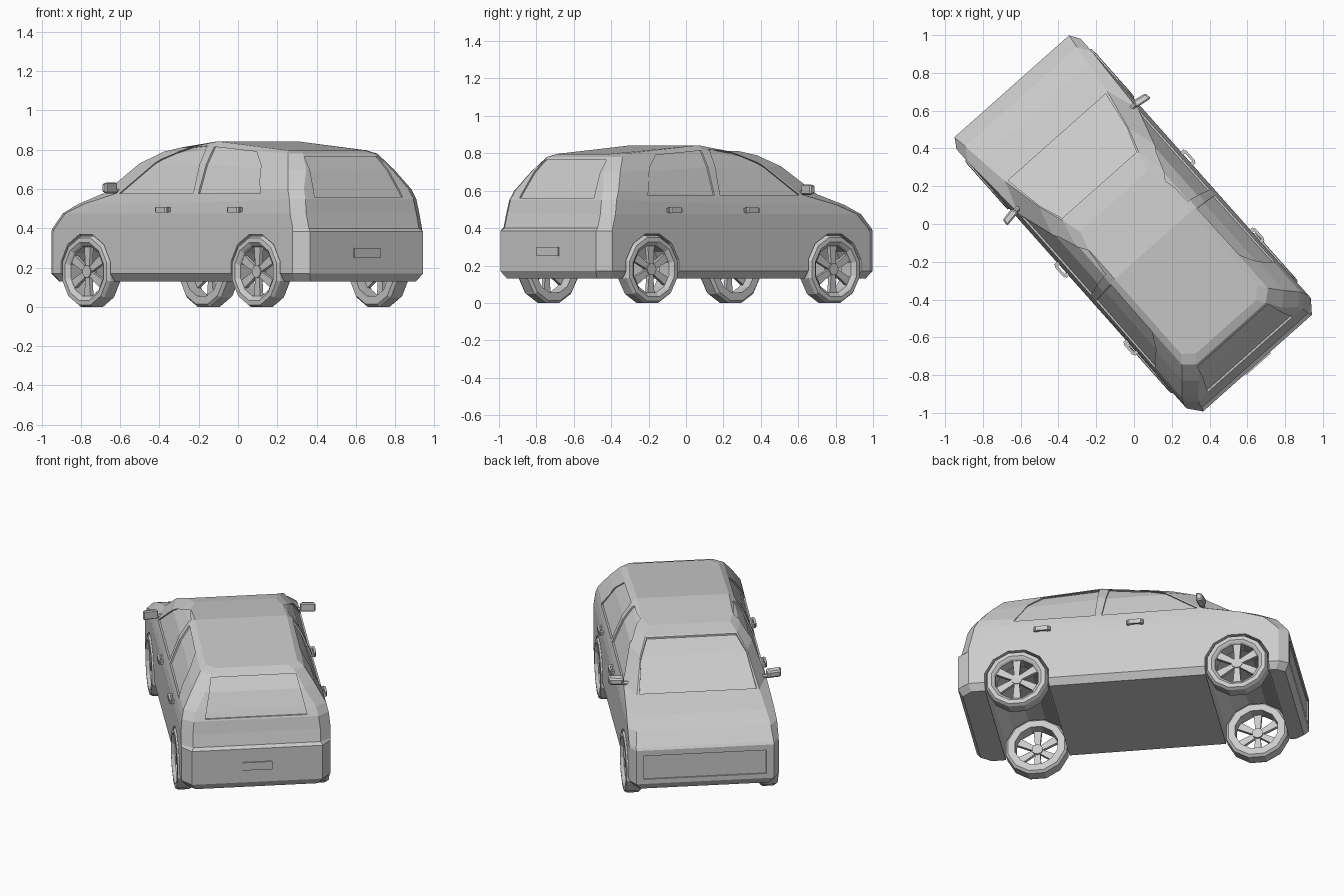
import bpy, bmesh, math
from mathutils import Matrix, Vector

if "Cube" in bpy.data.objects:
    bpy.data.objects.remove(bpy.data.objects["Cube"])

HEADING = math.radians(41.6)   # the car stands turned on the ground; built facing +y

paint = bpy.data.materials.new("plain grey")
paint.use_nodes = True
paint.diffuse_color = (0.6, 0.6, 0.6, 1)
paint.node_tree.nodes["Principled BSDF"].inputs["Base Color"].default_value = (0.6, 0.6, 0.6, 1)


def finish(name, bm, helper=False):
    bmesh.ops.recalc_face_normals(bm, faces=bm.faces[:])
    mesh = bpy.data.meshes.new(name)
    bm.to_mesh(mesh)
    bm.free()
    mesh.materials.append(paint)
    ob = bpy.data.objects.new(name, mesh)
    ob.rotation_euler.z = HEADING
    bpy.context.collection.objects.link(ob)
    if helper:
        ob.hide_render = True
        ob.hide_viewport = True
    return ob


def cut(target, tool):
    mod = target.modifiers.new("cut", 'BOOLEAN')
    mod.operation = 'DIFFERENCE'
    mod.solver = 'EXACT'
    mod.object = tool


def box(bm, centre, size, rot=None):
    m = Matrix.Translation(centre) @ (rot or Matrix()) @ Matrix.Diagonal((*size, 1))
    return bmesh.ops.create_cube(bm, size=1, matrix=m)["verts"]


def prism(name, axis, outline, lo, hi, helper=True):
    """Extrude a flat outline along x, y or z."""
    place = {'x': lambda p, t: (t, *p), 'y': lambda p, t: (p[0], t, p[1]), 'z': lambda p, t: (*p, t)}[axis]
    bm = bmesh.new()
    a, b = [[bm.verts.new(place(p, t)) for p in outline] for t in (lo, hi)]
    bm.faces.new(a)
    bm.faces.new(b)
    n = len(a)
    for i in range(n):
        bm.faces.new((a[i], a[(i + 1) % n], b[(i + 1) % n], b[i]))
    return finish(name, bm, helper)


def mirror_x(half):
    return half + [(-x, z) for x, z in reversed(half)]


# Body levels: front y, front corner cut (y, x), front z, half width, middle z,
# rear y, rear corner cut (y, x), rear z
LEVELS = [
    (.95, .05, .035, .13, .41, .13, -.96, .06, .05, .13),
    (.975, .055, .035, .17, .44, .17, -.985, .07, .055, .17),
    (.975, .055, .035, .385, .44, .385, -.985, .07, .055, .385),
    (.965, .055, .035, .40, .44, .40, -.965, .05, .065, .40),
    (.90, .07, .045, .475, .44, .475, -.945, .05, .065, .475),
    (.79, .10, .05, .525, .432, .53, -.93, .05, .065, .55),
    (.62, .17, .06, .58, .42, .58, -.905, .05, .065, .60),
    (.40, .15, .045, .73, .36, .73, -.85, .06, .07, .70),
    (.265, .14, .035, .79, .305, .815, -.775, .05, .06, .78),
    (.16, .10, .03, .812, .27, .843, -.73, .05, .06, .797),
]


def body_shell(name, shrink=0, helper=False):
    bm = bmesh.new()
    rings = []
    for fy, fcy, fcx, fz, w, mz, ry, rcy, rcx, rz in LEVELS:
        half = [(w - fcx, fy, fz), (w, fy - fcy, fz), (w, -.15, mz), (w, ry + rcy, rz), (w - rcx, ry, rz)]
        pts = half + [(-x, y, z) for x, y, z in reversed(half)]
        rings.append([bm.verts.new(p) for p in pts])
    for a, b in zip(rings, rings[1:]):
        for i in range(len(a)):
            j = (i + 1) % len(a)
            bm.faces.new((a[i], a[j], b[j], b[i]))
    for ring in (rings[0], rings[-1]):      # floor and roof, split across the middle
        bm.faces.new(ring[:3] + ring[7:])
        bm.faces.new(ring[2:8])
    bmesh.ops.recalc_face_normals(bm, faces=bm.faces[:])
    bm.normal_update()
    moves = [v.normal * shrink for v in bm.verts]
    for v, m in zip(bm.verts, moves):
        v.co -= m
    return finish(name, bm, helper)


body = body_shell("body")
core = body_shell("body_core_helper", .01, True)

# Shallow recesses for the panes and the grille
recesses = [
    prism("front_door_pane_cutter", 'x', [(.435, .578), (-.13, .578), (-.10, .82), (.06, .81), (.21, .75)], -.6, .6),
    prism("rear_door_pane_cutter", 'x', [(-.17, .578), (-.65, .578), (-.575, .72), (-.49, .79), (-.16, .815)], -.6, .6),
    prism("windscreen_cutter", 'z', mirror_x([(.345, .615), (.31, .405), (.263, .275)]), .5, 1),
    prism("tailgate_pane_cutter", 'y', mirror_x([(.30, .56), (.25, .765)]), -1.2, -.6),
    prism("grille_cutter", 'y', mirror_x([(.36, .20), (.36, .35)]), .9, 1.2),
]
for tool in recesses:
    cut(tool, core)
    cut(body, tool)

# Wheels and the arches that run across the floor
SIDES, RADIUS, AXLE = 12, .186, .18
TYRE = [(.13, .43), (.138, .44), (.152, .45), (.176, .448), (RADIUS, .43), (RADIUS, .365), (.172, .35), (.13, .35)]


def circle(y, r):
    step = math.tau / SIDES
    return [(y + r * math.sin((k + .5) * step), AXLE + r * math.cos((k + .5) * step)) for k in range(SIDES)]


def wheel(name, side, y):
    bm = bmesh.new()
    rings = [[bm.verts.new((side * x, *p)) for p in circle(y, r)] for r, x in TYRE]
    for a, b in zip(rings, rings[1:] + rings[:1]):
        for i in range(SIDES):
            j = (i + 1) % SIDES
            bm.faces.new((a[i], a[j], b[j], b[i]))
    hub = Matrix.Translation((side * .415, y, AXLE)) @ Matrix.Rotation(math.pi / 2, 4, 'Y')
    bmesh.ops.create_cone(bm, cap_ends=True, segments=SIDES, radius1=.032, radius2=.032, depth=.04, matrix=hub)
    for k in range(6):                      # spokes widen towards the rim
        turn = Matrix.Rotation(k * math.tau / 6, 4, 'X')
        verts = box(bm, (0, 0, .08), (.022, .03, .11))
        for v in verts:
            if v.co.z > .08:
                v.co.y *= 1.6
            v.co = turn @ v.co + Vector((side * .418, y, AXLE))
    finish(name, bm)


for end, y in (("front", .672), ("rear", -.63)):
    cut(body, prism(end + "_arch_cutter", 'x', circle(y, .195), -.6, .6))
    wheel(end + "_right_wheel", 1, y)
    wheel(end + "_left_wheel", -1, y)

# Door handles: a grip on two short stubs
for name, y in (("front_door_handles", .073), ("rear_door_handles", -.478)):
    bm = bmesh.new()
    for s in (1, -1):
        grip = box(bm, (s * .458, y, .495), (.014, .10, .028))
        for v in grip:
            if abs(v.co.x) > .458:
                v.co.y = y + (v.co.y - y) * .7
        for e in (1, -1):
            box(bm, (s * .443, y + e * .038, .495), (.03, .02, .022))
    finish(name, bm)

# Door mirrors: tapered housing on a short arm
bm = bmesh.new()
for s in (1, -1):
    shell = box(bm, (s * .465, .465, .606), (.095, .04, .06), Matrix.Rotation(s * -.15, 4, 'Z'))
    for v in shell:
        if v.co.y > .465:
            v.co.z = .606 + (v.co.z - .606) * .65
            v.co.x = s * .465 + (v.co.x - s * .465) * .8
    box(bm, (s * .415, .468, .59), (.06, .025, .022))
mirrors = finish("door_mirrors", bm)
bevel = mirrors.modifiers.new("soft edges", 'BEVEL')
bevel.width = .008
bevel.segments = 1

# Rear number plate
prism("rear_number_plate", 'y', mirror_x([(.087, .25), (.087, .30)]), -.993, -.984, False)
